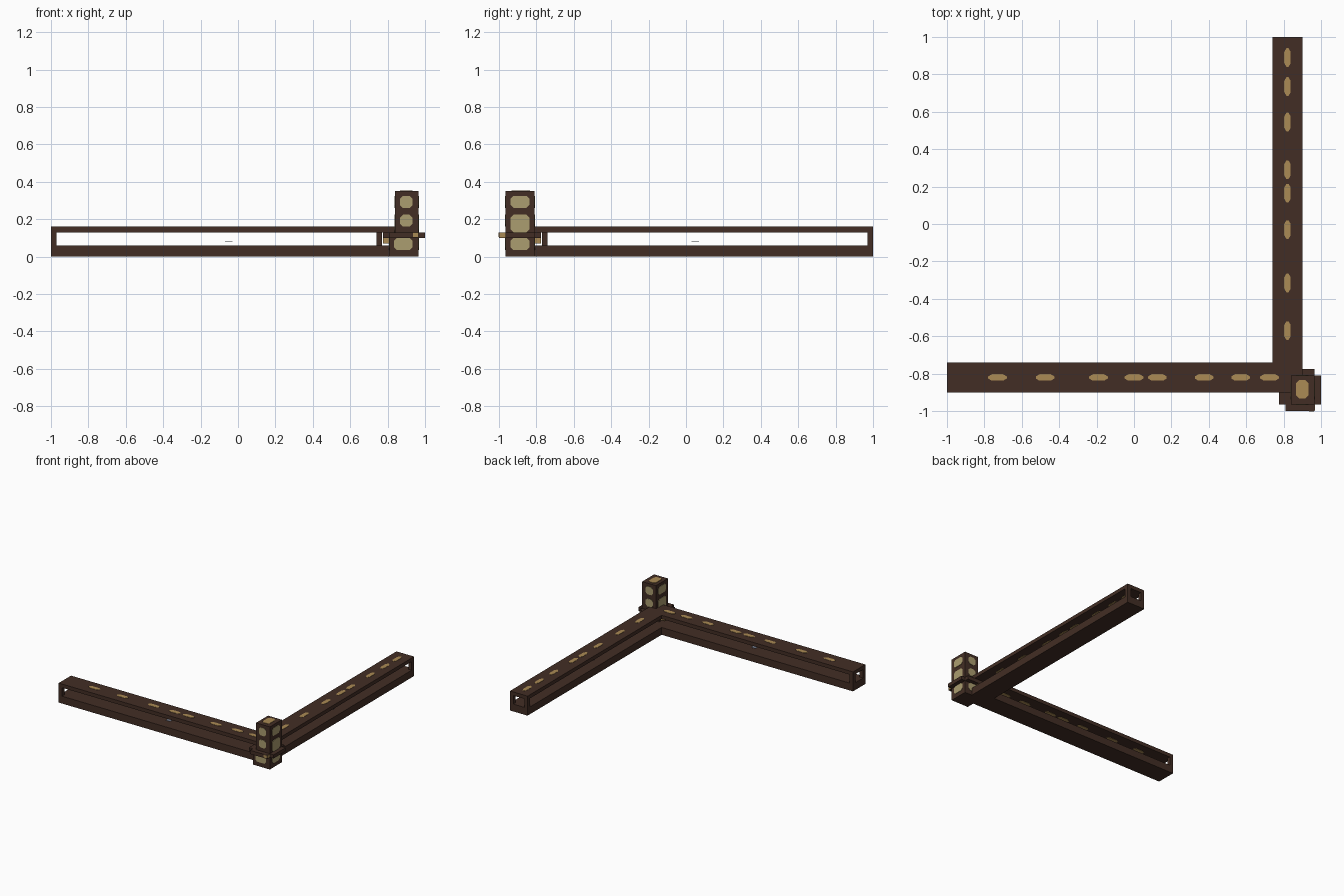
import bpy, bmesh
from mathutils import Vector

cube = bpy.data.objects.get("Cube")
if cube:
    bpy.data.objects.remove(cube, do_unlink=True)


def material(name, rgb):
    m = bpy.data.materials.new(name)
    m.use_nodes = True
    color = (*rgb, 1)
    m.diffuse_color = color
    m.node_tree.nodes["Principled BSDF"].inputs["Base Color"].default_value = color
    return m


BROWN = material("dark_wood", (0.055, 0.027, 0.018))
GOLD = material("warm_inlay", (0.41, 0.26, 0.09))
PALE = material("pale_panel", (0.41, 0.34, 0.16))
GREY = material("blue_grey", (0.2, 0.23, 0.3))


def finish(name, bm, mat):
    bmesh.ops.recalc_face_normals(bm, faces=bm.faces)
    mesh = bpy.data.meshes.new(name)
    bm.to_mesh(mesh)
    bm.free()
    mesh.materials.append(mat)
    ob = bpy.data.objects.new(name, mesh)
    bpy.context.collection.objects.link(ob)
    return ob


def boxes(name, mat, *spans):
    """One object made of boxes, each given as (x range, y range, z range)."""
    bm = bmesh.new()
    for span in spans:
        verts = bmesh.ops.create_cube(bm, size=1)["verts"]
        for v in verts:
            v.co = Vector([(a + b) / 2 + c * (b - a) for c, (a, b) in zip(v.co, span)])
    return finish(name, bm, mat)


def inlay(name, mat, axis, depth, u, v, cut):
    """Prism with clipped corners, running through a part along one axis."""
    cu, cv = cut
    (u0, u1), (v0, v1) = u, v
    outline = [(u0 + cu, v0), (u1 - cu, v0), (u1, v0 + cv), (u1, v1 - cv),
               (u1 - cu, v1), (u0 + cu, v1), (u0, v1 - cv), (u0, v0 + cv)]
    bm = bmesh.new()
    rings = []
    for d in depth:
        ring = []
        for p in outline:
            co = list(p)
            co.insert(axis, d)
            ring.append(bm.verts.new(co))
        rings.append(ring)
        bm.faces.new(ring)
    for i in range(8):
        j = (i + 1) % 8
        bm.faces.new((rings[0][i], rings[0][j], rings[1][j], rings[1][i]))
    return finish(name, bm, mat)


# Hollow beams: thick floor, thin roof, corner uprights at the open ends
FLOOR, ROOF, TOP = 0.06, 0.13, 0.16
boxes("front_beam", BROWN,
      ((-1, 0.9), (-0.9, -0.74), (0, FLOOR)),
      ((-1, 0.9), (-0.9, -0.74), (ROOF, TOP)),
      ((-1, -0.97), (-0.9, -0.87), (FLOOR, ROOF)),
      ((-1, -0.97), (-0.77, -0.74), (FLOOR, ROOF)))
boxes("side_beam", BROWN,
      ((0.74, 0.9), (-0.74, 1), (0, FLOOR)),
      ((0.74, 0.9), (-0.74, 1), (ROOF, TOP)),
      ((0.74, 0.77), (0.97, 1), (FLOOR, ROOF)),
      ((0.87, 0.9), (0.97, 1), (FLOOR, ROOF)))

# Dashes let through the beam roofs
THROUGH = (ROOF - 0.002, TOP + 0.002)
for x in (-0.73, -0.475, -0.19, 0, 0.125, 0.375, 0.57, 0.725):
    inlay("front_beam_dash", GOLD, 2, THROUGH, (x - 0.05, x + 0.05), (-0.838, -0.803), (0.02, 0.012))
for y in (0.89, 0.735, 0.545, 0.29, 0.165, -0.03, -0.315, -0.57):
    inlay("side_beam_dash", GOLD, 2, THROUGH, (0.803, 0.838), (y - 0.05, y + 0.05), (0.012, 0.02))

# Small plates at the middle of each beam
for x, y in ((-0.05, -0.82), (0.82, 0.05)):
    boxes("middle_plate", GREY, ((x - 0.02, x + 0.02), (y - 0.02, y + 0.02), (0.079, 0.081)))

# Corner post on its wider base, with crossing tie bars
boxes("corner_post", BROWN, ((0.84, 0.965), (-0.965, -0.81), (0.1, 0.35)))
boxes("post_base", BROWN, ((0.81, 0.965), (-0.965, -0.81), (0, 0.125)))
boxes("tie_bars", BROWN,
      ((0.81, 0.965), (-1, -0.775), (0.1, 0.13)),
      ((0.775, 1), (-0.965, -0.81), (0.1, 0.13)))

# Gold ends of the tie bars
boxes("tie_bar_trim", GOLD,
      ((0.96, 0.967), (-0.998, -0.965), (0.102, 0.128)),
      ((0.935, 0.963), (-1.002, -0.995), (0.105, 0.128)),
      ((0.775, 0.81), (-0.86, -0.83), (0.07, 0.1)),
      ((0.83, 0.86), (-0.81, -0.775), (0.07, 0.1)))

# Pale panels showing on all four sides of the post
CUT = (0.015, 0.015)
for low, high, wide in ((0.035, 0.1, True), (0.16, 0.225, False), (0.26, 0.325, False)):
    inlay("post_front_panel", PALE, 1, (-0.968, -0.807),
          (0.835 if wide else 0.867, 0.932), (low, high), CUT)
    inlay("post_side_panel", PALE, 0, (0.807 if wide else 0.837, 0.968),
          (-0.937, -0.838), (low if wide or low > 0.2 else 0.13, high), CUT)
inlay("post_cap_panel", GOLD, 2, (0.34, 0.353), (0.867, 0.932), (-0.932, -0.835), CUT)
